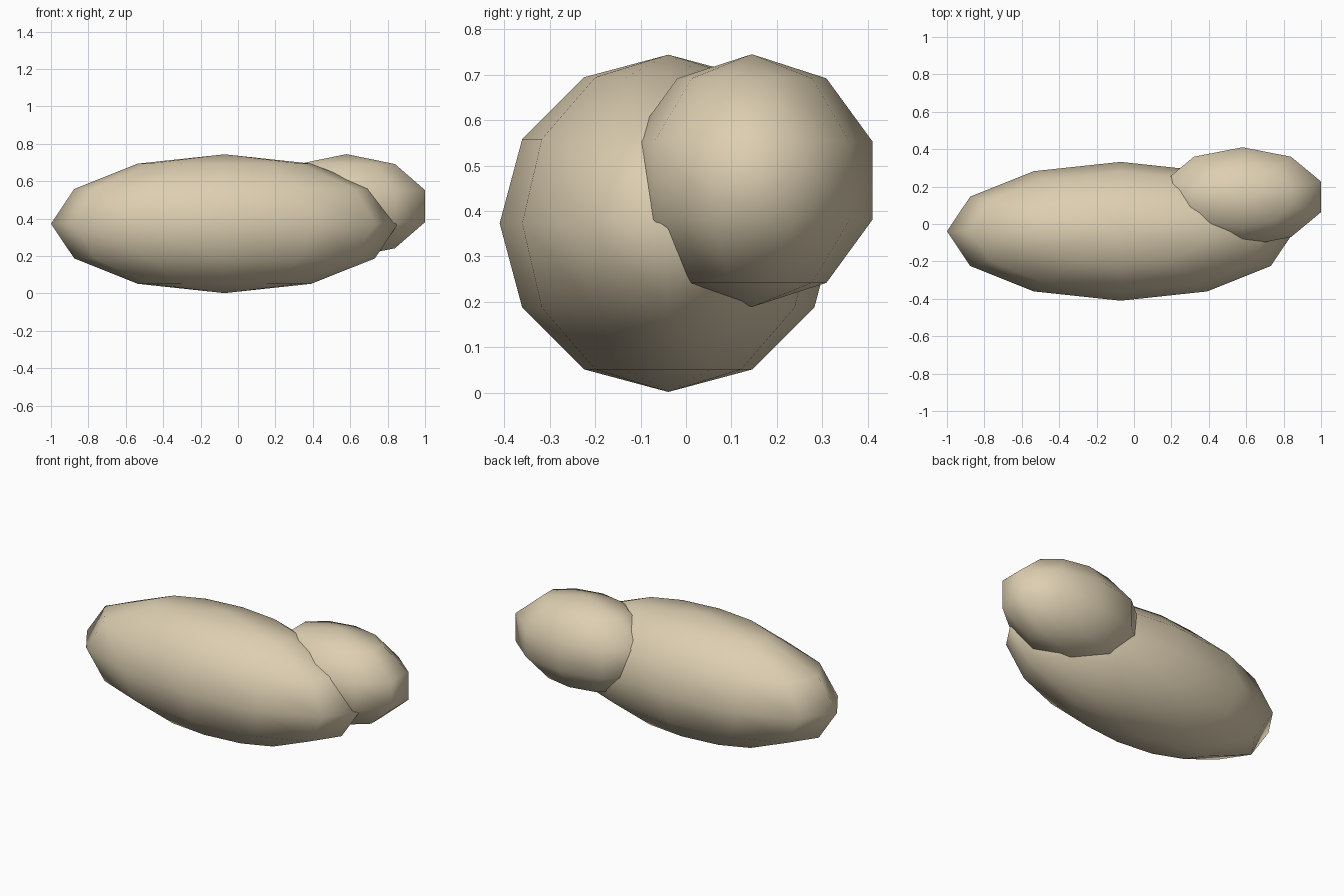
import bpy
import math

if "Cube" in bpy.data.objects:
    bpy.data.objects.remove(bpy.data.objects["Cube"])

# Single stone-like tan colour
tan = bpy.data.materials.new("pale_tan")
tan.diffuse_color = (0.72, 0.62, 0.44, 1.0)
tan.use_nodes = True
tan.node_tree.nodes["Principled BSDF"].inputs["Base Color"].default_value = tan.diffuse_color


def pebble(name, segments, rings, centre, radii):
    """Stretched low-poly sphere with smooth shading."""
    bpy.ops.mesh.primitive_uv_sphere_add(
        segments=segments, ring_count=rings, radius=1, location=centre)
    ob = bpy.context.object
    ob.name = name
    ob.scale = radii
    bpy.ops.object.transform_apply(location=False, rotation=False, scale=True)
    ob.data.materials.append(tan)
    bpy.ops.object.shade_smooth()
    return ob


# Long main lobe
pebble("large_lobe", 12, 6, (-0.072, -0.039, 0.373), (0.928, 0.371, 0.371))
# Shorter lobe merged into the right rear end
pebble("small_lobe", 10, 5, (0.58, 0.145, 0.467), (0.464, 0.279, 0.278))
